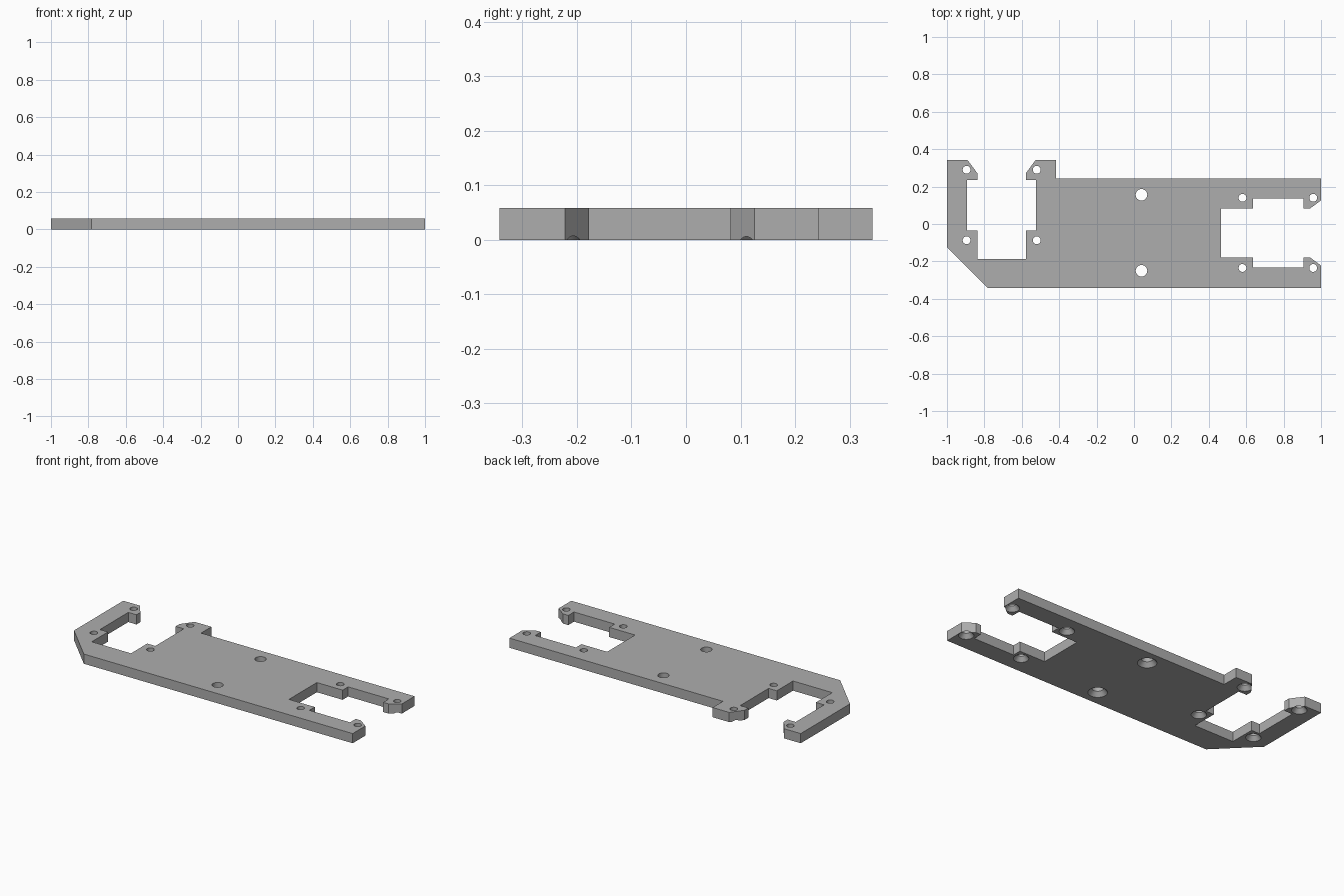
import bpy, bmesh, math

cube = bpy.data.objects.get("Cube")
if cube:
    bpy.data.objects.remove(cube, do_unlink=True)

THICK = 0.058

grey = bpy.data.materials.new("plain grey")
grey.use_nodes = True
colour = (0.42, 0.42, 0.42, 1)
grey.diffuse_color = colour
grey.node_tree.nodes["Principled BSDF"].inputs["Base Color"].default_value = colour


def add_object(name, bm):
    bmesh.ops.recalc_face_normals(bm, faces=bm.faces)
    mesh = bpy.data.meshes.new(name)
    bm.to_mesh(mesh)
    bm.free()
    mesh.materials.append(grey)
    obj = bpy.data.objects.new(name, mesh)
    bpy.context.collection.objects.link(obj)
    return obj


def mirrored(half, x_mid=None, y_mid=None):
    """Half an outline followed by its reflection, in running order."""
    flip = [(x if x_mid is None else 2 * x_mid - x,
             y if y_mid is None else 2 * y_mid - y) for x, y in reversed(half)]
    return half + flip


# Two clamp pockets, each a symmetrical half outline
left_pocket = mirrored([(-0.89, 0.342), (-0.838, 0.272), (-0.838, 0.235),
                        (-0.892, 0.235), (-0.892, -0.034), (-0.838, -0.034),
                        (-0.838, -0.188)], x_mid=-0.708)
right_pocket = mirrored([(1, 0.126), (0.94, 0.082), (0.905, 0.082), (0.905, 0.136),
                         (0.635, 0.136), (0.635, 0.084), (0.464, 0.084)], y_mid=-0.048)
outline = ([(-1, 0.342)] + left_pocket + [(-0.416, 0.342), (-0.416, 0.244), (1, 0.244)]
           + right_pocket + [(1, -0.342), (-0.783, -0.342), (-1, -0.125)])

# Flat plate
bm = bmesh.new()
face = bm.faces.new([bm.verts.new((x, y, 0)) for x, y in outline])
top = bmesh.ops.extrude_face_region(bm, geom=[face])["geom"]
bmesh.ops.translate(bm, vec=(0, 0, THICK),
                    verts=[g for g in top if isinstance(g, bmesh.types.BMVert)])
plate = add_object("mounting_plate", bm)


def add_cutter(bm, x, y, radius, sink, depth, sides=32):
    """Screw hole with a countersink on the underside."""
    slope = (sink - radius) / depth
    rings = []
    for r, z in ((sink + slope * 0.02, -0.02), (radius, depth), (radius, THICK + 0.02)):
        angles = [2 * math.pi * i / sides for i in range(sides)]
        rings.append([bm.verts.new((x + r * math.cos(a), y + r * math.sin(a), z))
                      for a in angles])
    for low, high in zip(rings, rings[1:]):
        for i in range(sides):
            j = (i + 1) % sides
            bm.faces.new((low[i], low[j], high[j], high[i]))
    bm.faces.new(rings[0][::-1])
    bm.faces.new(rings[-1])


# Screw holes: four round each pocket, two larger ones in the middle
bm = bmesh.new()
for xs, ys in (((-0.895, -0.52), (0.29, -0.087)), ((0.58, 0.958), (0.14, -0.235))):
    for x in xs:
        for y in ys:
            add_cutter(bm, x, y, 0.021, 0.041, 0.025)
for y in (0.156, -0.25):
    add_cutter(bm, 0.04, y, 0.031, 0.052, 0.025)
cutter = add_object("hole_cutter", bm)
cutter.hide_render = True

cut = plate.modifiers.new("holes", "BOOLEAN")
cut.operation = "DIFFERENCE"
cut.solver = "EXACT"
cut.object = cutter
bpy.ops.object.select_all(action="DESELECT")
bpy.context.view_layer.objects.active = plate
plate.select_set(True)
bpy.ops.object.modifier_apply(modifier=cut.name)
bpy.data.objects.remove(cutter, do_unlink=True)

# Round hole walls, crisp edges
bpy.ops.object.shade_smooth_by_angle(angle=math.radians(25))
